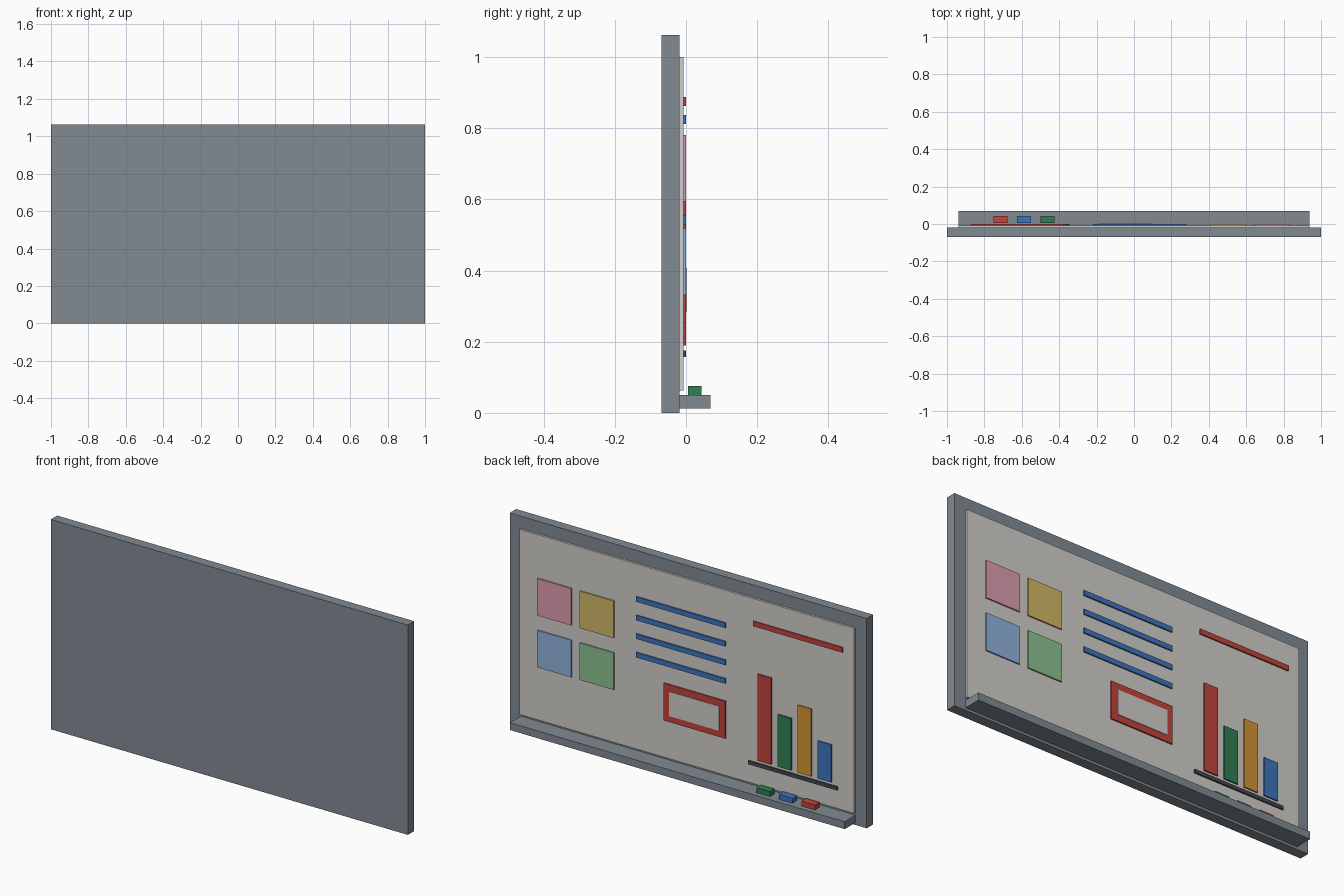
import bpy

if "Cube" in bpy.data.objects:
    bpy.data.objects.remove(bpy.data.objects["Cube"])

# Colours shared between parts
COLOURS = {
    "slate": (0.22, 0.258, 0.29), "white": (0.64, 0.625, 0.585),
    "red": (0.54, 0.058, 0.047), "blue": (0.048, 0.18, 0.51),
    "green": (0.03, 0.21, 0.084), "orange": (0.66, 0.30, 0.036), "dark": (0.058, 0.063, 0.078),
    "pink": (0.72, 0.33, 0.42), "yellow": (0.64, 0.485, 0.136),
    "sky": (0.28, 0.45, 0.72), "mint": (0.26, 0.54, 0.28),
}
MATS = {}
for key, rgb in COLOURS.items():
    MATS[key] = bpy.data.materials.new(key)
    MATS[key].diffuse_color = (*rgb, 1)


def box(name, x, y, z, colour):
    """Box from (min, max) ranges on each axis."""
    ranges = (x, y, z)
    bpy.ops.mesh.primitive_cube_add(size=1, location=[(a + b) / 2 for a, b in ranges])
    ob = bpy.context.object
    ob.name = name
    ob.scale = [b - a for a, b in ranges]
    bpy.ops.object.transform_apply(location=False, rotation=False, scale=True)
    ob.data.materials.append(MATS[colour])
    return ob


FACE = -0.007          # drawing surface of the board
MARK = (FACE, 0.0)     # thickness of everything drawn on it

# Frame slab, writing surface and pen tray
box("frame", (-1, 1), (-0.069, -0.018), (0, 1.0625), "slate")
box("writing_surface", (-0.9375, 0.9375), (-0.018, FACE), (0.0625, 1.0), "white")
box("pen_tray", (-0.9375, 0.9375), (-0.018, 0.069), (0.0125, 0.05), "slate")

# Markers lying on the tray
for i, c in enumerate(("red", "blue", "green")):
    x = -0.7525 + i * 0.126
    box(f"marker_{c}", (x, x + 0.076), (0.006, 0.043), (0.05, 0.075), c)

# Sticky notes in a two by two grid
for i, c in enumerate(("yellow", "pink", "mint", "sky")):
    x, z = 0.406 + (i % 2) * 0.238, 0.594 - (i // 2) * 0.2625
    box(f"sticky_note_{c}", (x, x + 0.19), MARK, (z, z + 0.1875), c)

# Heading stroke and lines of writing
box("heading_stroke", (-0.875, -0.375), MARK, (0.863, 0.888), "red")
for i in range(4):
    z = 0.812 - i * 0.094
    box(f"writing_line_{i + 1}", (-0.219, 0.281), MARK, (z, z + 0.025), "blue")

# Red outlined box with a white centre
box("outlined_box", (-0.219, 0.126), MARK, (0.252, 0.441), "red")
box("outlined_box_centre", (-0.187, 0.094), (FACE, 0.003), (0.284, 0.408), "white")

# Bar chart
box("chart_axis", (-0.846, -0.346), MARK, (0.157, 0.175), "dark")
for i, (c, top) in enumerate((("red", 0.627), ("green", 0.453), ("orange", 0.53), ("blue", 0.379))):
    x = -0.476 - i * 0.1125
    box(f"chart_bar_{c}", (x, x + 0.076), MARK, (0.189, top), c)

for m in bpy.data.materials:
    if m.users and not m.is_grease_pencil:
        m.use_nodes = True
        m.node_tree.nodes["Principled BSDF"].inputs["Base Color"].default_value = m.diffuse_color
